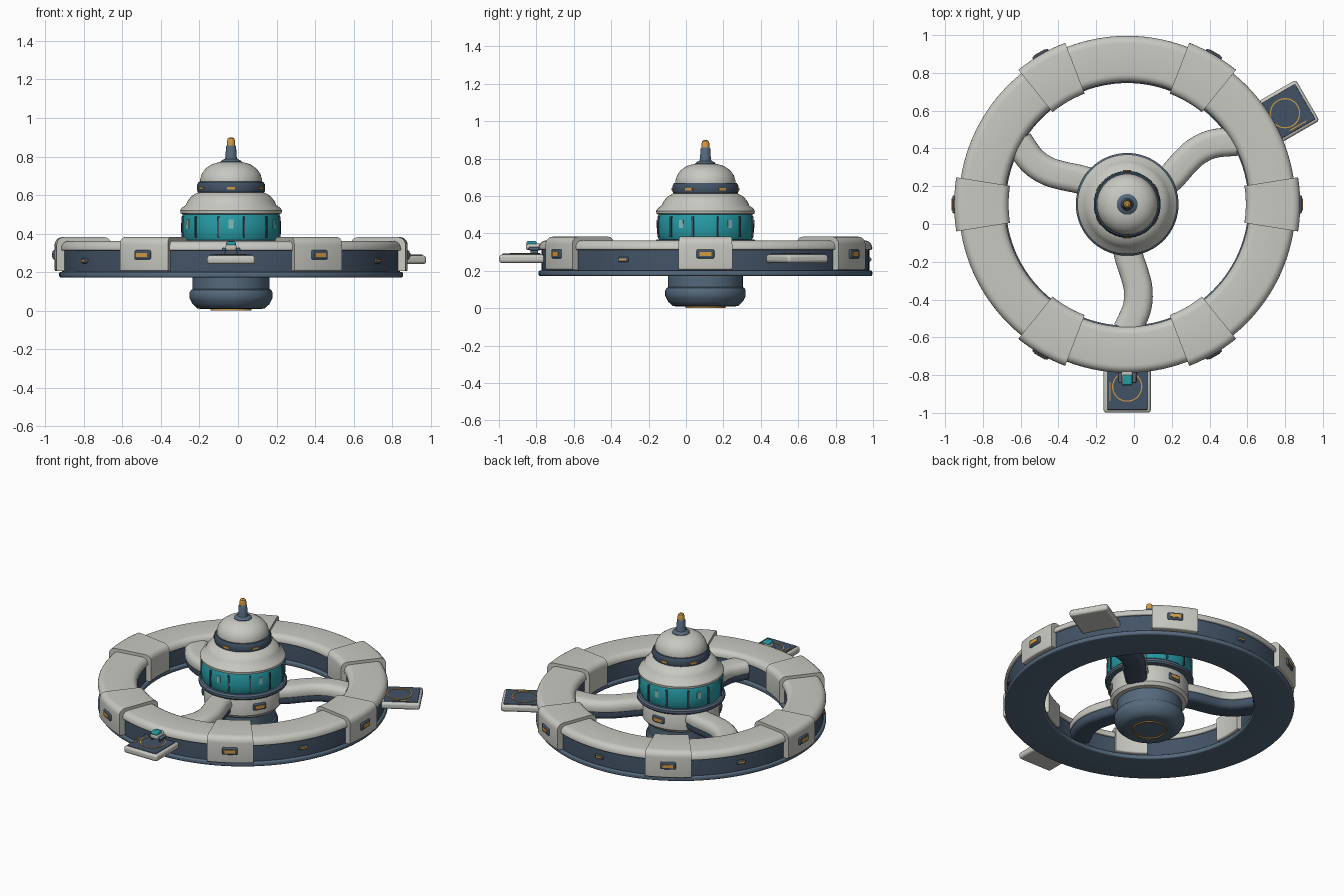
import bpy, bmesh, math
from mathutils import Matrix, Vector

if "Cube" in bpy.data.objects:
    bpy.data.objects.remove(bpy.data.objects["Cube"])

CENTRE = Matrix.Translation((-0.036, 0.104, 0))


def material(name, rgb):
    m = bpy.data.materials.new(name)
    m.diffuse_color = (*rgb, 1)
    m.use_nodes = True
    m.node_tree.nodes["Principled BSDF"].inputs["Base Color"].default_value = m.diffuse_color
    return m


GREY = material("warm_grey", (0.58, 0.58, 0.54))
NAVY = material("navy", (0.055, 0.085, 0.13))
SLATE = material("slate", (0.09, 0.14, 0.20))
TEAL = material("teal", (0.02, 0.33, 0.38))
PALE = material("pale_teal", (0.25, 0.5, 0.52))
AMBER = material("amber", (0.65, 0.33, 0.06))


def finish(name, bm, mat, bevel=0):
    bmesh.ops.recalc_face_normals(bm, faces=bm.faces)
    me = bpy.data.meshes.new(name)
    bm.to_mesh(me)
    bm.free()
    me.materials.append(mat)
    ob = bpy.data.objects.new(name, me)
    bpy.context.collection.objects.link(ob)
    ob.matrix_world = CENTRE
    if bevel:
        b = ob.modifiers.new("bevel", "BEVEL")
        b.width, b.segments = bevel, 3
    bpy.ops.object.select_all(action="DESELECT")
    ob.select_set(True)
    bpy.context.view_layer.objects.active = ob
    bpy.ops.object.shade_smooth_by_angle(angle=math.radians(35))
    return ob


def loft(name, rings, mat, loop, bevel=0):
    """Skin closed cross-sections; loop joins last to first, otherwise cap."""
    bm = bmesh.new()
    vs = [[bm.verts.new(p) for p in r] for r in rings]
    n = len(vs[0])
    for i in range(len(vs) if loop else len(vs) - 1):
        a, b = vs[i], vs[(i + 1) % len(vs)]
        for j in range(n):
            k = (j + 1) % n
            bm.faces.new((a[j], a[k], b[k], b[j]))
    if not loop:
        bm.faces.new(vs[0])
        bm.faces.new(vs[-1])
    return finish(name, bm, mat, bevel)


def circle(r, z, n=72):
    return [(r * math.cos(2 * math.pi * i / n), r * math.sin(2 * math.pi * i / n), z) for i in range(n)]


def lathe(name, profile, mat):
    """Solid of revolution, profile = (radius, z) from bottom to top."""
    return loft(name, [circle(r, z) for r, z in profile], mat, False)


def sweep(name, section, mat, start=0, span=360, n=120):
    """Sweep a closed (radius, z) section around the hub axis."""
    full = span == 360
    angs = [math.radians(start + span * i / n) for i in range(n if full else n + 1)]
    return loft(name, [[(r * math.cos(a), r * math.sin(a), z) for r, z in section] for a in angs], mat, full)


def round_rect(x0, x1, z0, z1, top, bottom=0.0):
    pts = []
    for cx, cz, r, a0 in ((x1 - top, z1 - top, top, 0), (x0 + top, z1 - top, top, 90),
                          (x0 + bottom, z0 + bottom, bottom, 180), (x1 - bottom, z0 + bottom, bottom, 270)):
        for i in range(6 if r else 1):
            a = math.radians(a0 + i * 18)
            pts.append((cx + r * math.cos(a), cz + r * math.sin(a)))
    return pts


def box(name, size, radius, angle, z, mat, bevel=0.0, shift=0.0):
    """Box at polar position; size = (radial, tangential, height)."""
    bm = bmesh.new()
    bmesh.ops.create_cube(bm, size=1)
    bmesh.ops.scale(bm, vec=size, verts=bm.verts)
    bmesh.ops.transform(bm, verts=bm.verts, matrix=Matrix.Rotation(math.radians(angle), 4, "Z")
                        @ Matrix.Translation((radius, shift, z)))
    return finish(name, bm, mat, bevel)


def window(name, radius, angle, z, w, h):
    box(name + "_frame", (0.03, w, h), radius, angle, z, NAVY, 0.008)
    box(name + "_light", (0.03, w * 0.68, h * 0.45), radius + 0.004, angle, z, AMBER)


# Ring: keel plate, dark walls, rounded grey roof
sweep("ring_keel", round_rect(0.642, 0.892, 0.172, 0.202, 0.01, 0.01), SLATE)
sweep("ring_wall", round_rect(0.662, 0.876, 0.195, 0.33, 0.005), NAVY)
sweep("ring_roof", round_rect(0.648, 0.892, 0.312, 0.362, 0.04, 0.008), GREY)

# Six modules clamped over the ring, with windows between them
for i in range(6):
    a = 60 * i
    sweep(f"module_{i}", round_rect(0.628, 0.916, 0.205, 0.382, 0.04, 0.01), GREY, a - 9, 18, 16)
    window(f"module_window_{i}", 0.911, a, 0.29, 0.095, 0.048)
    window(f"wall_window_{i}", 0.868, a + 30, 0.26, 0.06, 0.028)

# Hub, bottom to top
lathe("hub_base", [(0.15, 0.008), (0.175, 0.012), (0.2, 0.035), (0.21, 0.055), (0.215, 0.065),
                   (0.215, 0.095), (0.208, 0.108), (0.2, 0.112), (0.2, 0.23)], SLATE)
sweep("base_light_ring", round_rect(0.098, 0.106, 0.002, 0.012, 0), AMBER, n=64)
lathe("hub_drum", [(0.2, 0.19), (0.225, 0.195), (0.24, 0.215), (0.242, 0.32), (0.235, 0.335)], GREY)
lathe("hub_collar", [(0.235, 0.33), (0.265, 0.333), (0.272, 0.342), (0.272, 0.357), (0.262, 0.366)], SLATE)
lathe("hub_glass", [(0.245, 0.36), (0.257, 0.385), (0.26, 0.43), (0.257, 0.48), (0.248, 0.508)], TEAL)
lathe("hub_shoulder", [(0.25, 0.5), (0.262, 0.505), (0.264, 0.52), (0.255, 0.534), (0.235, 0.548),
                       (0.225, 0.57), (0.205, 0.595), (0.175, 0.612), (0.15, 0.62)], GREY)
lathe("upper_band", [(0.16, 0.61), (0.174, 0.616), (0.177, 0.63), (0.176, 0.655), (0.168, 0.668), (0.15, 0.672)], NAVY)
lathe("dome", [(0.16, 0.665), (0.161, 0.68), (0.152, 0.71), (0.132, 0.738), (0.1, 0.76), (0.065, 0.77),
               (0.03, 0.773)], GREY)
lathe("mast", [(0.055, 0.762), (0.055, 0.774), (0.046, 0.782), (0.033, 0.787), (0.029, 0.8),
               (0.026, 0.852), (0.022, 0.858)], SLATE)
lathe("beacon", [(0.021, 0.85), (0.021, 0.88), (0.017, 0.893), (0.008, 0.9)], AMBER)

# Hub trims: glazing ribs, bright panes and lights
for i in range(12):
    box(f"glass_rib_{i}", (0.016, 0.01, 0.11), 0.257, 30 * i + 15, 0.435, NAVY)
for i in range(6):
    box(f"glass_pane_{i}", (0.01, 0.024, 0.045), 0.257, 60 * i + 30, 0.45, PALE)
    box(f"band_light_{i}", (0.012, 0.042, 0.014), 0.175, 60 * i + 30, 0.636, AMBER)
for i in range(3):
    window(f"drum_window_{i}", 0.234, 120 * i + 90, 0.27, 0.085, 0.045)


# Three curved spokes, grey on top with a dark underside
def spoke(name, base, width, z0, z1, top, bottom, mat):
    ctrl = [(0.18, -3), (0.28, 2), (0.37, 6), (0.46, 7.3), (0.56, 5), (0.69, -1)]
    pts = [Vector((r * math.cos(math.radians(base + a)), r * math.sin(math.radians(base + a)), 0)) for r, a in ctrl]
    pts = [2 * pts[0] - pts[1]] + pts + [2 * pts[-1] - pts[-2]]
    path = []
    for i in range(1, len(pts) - 2):
        p0, p1, p2, p3 = pts[i - 1:i + 3]
        for k in range(6):
            t = k / 6
            path.append(0.5 * (2 * p1 + (p2 - p0) * t + (2 * p0 - 5 * p1 + 4 * p2 - p3) * t * t
                               + (3 * p1 - p0 - 3 * p2 + p3) * t ** 3))
    rings = []
    for i, p in enumerate(path):
        d = (path[min(i + 1, len(path) - 1)] - path[max(i - 1, 0)]).normalized()
        side = Vector((-d.y, d.x, 0))
        rings.append([p + side * x + Vector((0, 0, z))
                      for x, z in round_rect(-width / 2, width / 2, z0, z1, top, bottom)])
    loft(name, rings, mat, False)


for i, a in enumerate((-90, 30, 150)):
    spoke(f"spoke_top_{i}", a, 0.152, 0.265, 0.335, 0.045, 0.01, GREY)
    spoke(f"spoke_underside_{i}", a, 0.136, 0.212, 0.275, 0.005, 0.03, NAVY)

# Two landing pads with a marked deck
for i, a in enumerate((-90, 30)):
    box(f"pad_{i}", (0.26, 0.25, 0.045), 0.973, a, 0.264, GREY, 0.015)
    box(f"pad_deck_{i}", (0.21, 0.215, 0.012), 0.983, a, 0.285, NAVY, 0.004)
    ring = sweep(f"pad_marking_{i}", round_rect(0.074, 0.08, 0.286, 0.294, 0), AMBER, n=48)
    r = math.radians(a)
    ring.matrix_world = CENTRE @ Matrix.Translation((0.965 * math.cos(r), 0.965 * math.sin(r), 0))
    box(f"pad_stripe_{i}", (0.1, 0.006, 0.006), 0.99, a, 0.29, AMBER, shift=-0.092)

# Small shuttle parked on the front pad
box("shuttle_body", (0.10, 0.058, 0.034), 0.91, -90, 0.328, GREY, 0.012)
box("shuttle_canopy", (0.055, 0.05, 0.022), 0.93, -90, 0.347, TEAL, 0.008)
for s in (-1, 1):
    box("shuttle_pod", (0.06, 0.02, 0.018), 0.915, -90, 0.318, SLATE, 0.006, shift=s * 0.038)
    box("shuttle_leg", (0.04, 0.008, 0.03), 0.915, -90, 0.303, SLATE, shift=s * 0.03)
